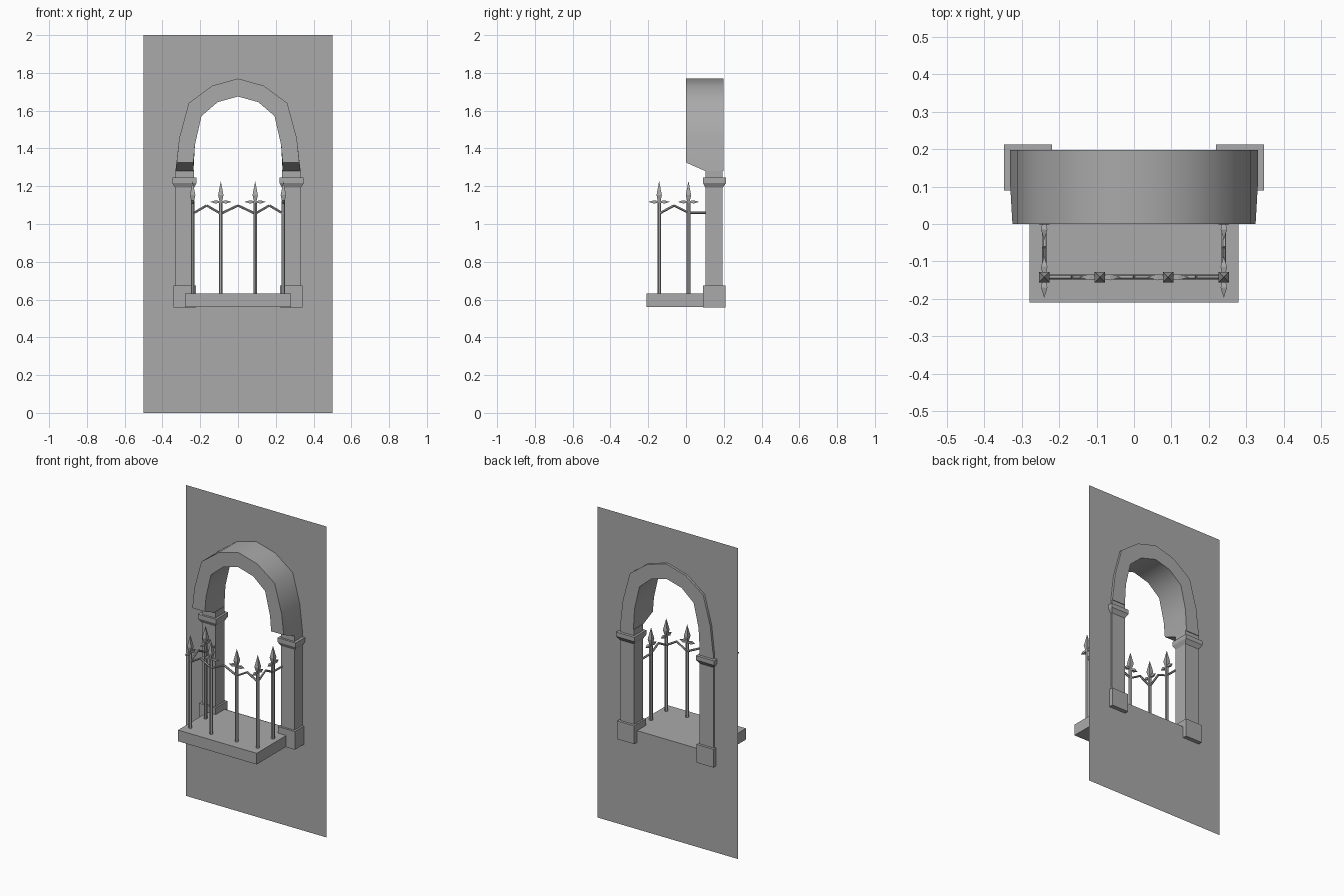
import bpy, bmesh, math
from mathutils import Vector

old = bpy.data.objects.get("Cube")
if old:
    bpy.data.objects.remove(old, do_unlink=True)

stone = bpy.data.materials.new("plain grey")
stone.use_nodes = True
GREY = (0.4, 0.4, 0.4, 1)
stone.diffuse_color = GREY
stone.node_tree.nodes["Principled BSDF"].inputs["Base Color"].default_value = GREY

WALL_Y = 0.183
SLAB_TOP = 0.632


def finish(bm, name, smooth=None):
    bmesh.ops.recalc_face_normals(bm, faces=bm.faces)
    mesh = bpy.data.meshes.new(name)
    bm.to_mesh(mesh)
    bm.free()
    mesh.materials.append(stone)
    ob = bpy.data.objects.new(name, mesh)
    bpy.context.collection.objects.link(ob)
    if smooth:
        bpy.ops.object.select_all(action='DESELECT')
        ob.select_set(True)
        bpy.context.view_layer.objects.active = ob
        bpy.ops.object.shade_smooth_by_angle(angle=math.radians(smooth))
    return ob


def loft(bm, rings, closed_ends=True):
    """Skin a list of equal-sized point rings."""
    loops = [[bm.verts.new(p) for p in ring] for ring in rings]
    n = len(loops[0])
    for a, b in zip(loops, loops[1:]):
        for i in range(n):
            j = (i + 1) % n
            bm.faces.new((a[i], a[j], b[j], b[i]))
    if closed_ends:
        bm.faces.new(loops[0])
        bm.faces.new(loops[-1])


def rect(x0, x1, y0, y1, z):
    return [(x0, y0, z), (x1, y0, z), (x1, y1, z), (x0, y1, z)]


def spindle(bm, start, direction, stations, sides=4, turn=0.0):
    """Faceted turned shape along a direction; stations are (distance, radius)."""
    d = Vector(direction).normalized()
    u = d.orthogonal().normalized()
    v = d.cross(u)
    rings = []
    for dist, r in stations:
        c = Vector(start) + d * dist
        angles = [turn + math.tau * k / sides for k in range(sides)]
        rings.append([c + (u * math.cos(a) + v * math.sin(a)) * r for a in angles])
    loft(bm, rings)


# Arch: half profile from crown to springing, (outer x, outer z, inner x, inner z)
half = [(0, 1.77, 0, 1.675), (0.137, 1.732, 0.108, 1.645),
        (0.261, 1.64, 0.193, 1.572), (0.311, 1.455, 0.228, 1.42)]
DEPTHS = (0, 0.103, 0.198)
FEET = (1.325, 1.28, 1.28)


def arch_ring(side, p):
    ox, oz, ix, iz = p
    return ([(side * ox, y, oz) for y in DEPTHS]
            + [(side * ix, y, iz) for y in reversed(DEPTHS)])


def foot_ring(side):
    outer = [(side * x, y, z) for x, y, z in zip((0.325, 0.331, 0.331), DEPTHS, FEET)]
    inner = [(side * 0.236, y, z) for y, z in zip(DEPTHS, FEET)]
    return outer + inner[::-1]


bm = bmesh.new()
loft(bm, [foot_ring(-1)] + [arch_ring(-1, p) for p in half[:0:-1]]
     + [arch_ring(1, p) for p in half] + [foot_ring(1)])
finish(bm, "arch", 45)

# Wall sheet with an arched opening hidden behind the arch and pillars
edge = [(0.28, SLAB_TOP), (0.28, 1.3)]
edge += [((ox + ix) / 2, (oz + iz) / 2) for ox, oz, ix, iz in half[:0:-1]]
crown = (0, (half[0][1] + half[0][3]) / 2)
bm = bmesh.new()
for s in (-1, 1):
    outline = [(0, 0), (0.5, 0), (0.5, 2), (0, 2), crown] + edge[::-1] + [(0, SLAB_TOP)]
    bm.faces.new([bm.verts.new((s * x, WALL_Y, z)) for x, z in outline])
bmesh.ops.remove_doubles(bm, verts=bm.verts, dist=0.0001)
bmesh.ops.triangulate(bm, faces=bm.faces)
finish(bm, "wall")

# Balcony slab
bm = bmesh.new()
loft(bm, [rect(-0.28, 0.28, -0.21, WALL_Y - 0.003, z) for z in (0.56, SLAB_TOP)])
finish(bm, "balcony_slab")

# Pillars: base block, shaft and flared capital on both sides
for s, label in ((1, "left"), (-1, "right")):
    def block(name, rings):
        b = bmesh.new()
        loft(b, [rect(s * x0, s * x1, y0, y1, z) for x0, x1, y0, y1, z in rings])
        finish(b, label + "_" + name)

    block("pillar_base", [(0.222, 0.342, 0.09, 0.21, z) for z in (0.557, 0.674)])
    block("pillar_shaft", [(0.233, 0.33, 0.103, 0.194, z) for z in (0.66, 1.285)])
    block("pillar_capital", [(0.233, 0.333, 0.103, 0.194, 1.192),
                             (0.219, 0.348, 0.09, 0.212, 1.217),
                             (0.219, 0.348, 0.09, 0.212, 1.245)])

# Railing posts with spearheads and cross spikes along the run of the fence
HEAD = [(0, 0.006), (0.045, 0.02), (0.118, 0.0005)]
SPIKE = [(-0.055, 0.0005), (-0.028, 0.012), (0, 0.005), (0.028, 0.012), (0.055, 0.0005)]
FRONT_Y, SIDE_X = -0.142, 0.24
posts = [(x, FRONT_Y, (1, 0, 0)) for x in (-0.091, 0.091)]
posts += [(s * SIDE_X, y, (0, 1, 0)) for s in (-1, 1) for y in (FRONT_Y, 0.013)]
for i, (x, y, along) in enumerate(posts, 1):
    bm = bmesh.new()
    spindle(bm, (x, y, SLAB_TOP - 0.005), (0, 0, 1), [(0, 0.0105), (0.485, 0.0105)], 6)
    spindle(bm, (x, y, 1.108), (0, 0, 1), HEAD)
    spindle(bm, (x, y, 1.117), along, SPIKE)
    finish(bm, f"railing_post_{i}")


# Zigzag rails between posts
def rail(name, points):
    b = bmesh.new()
    for p, q in zip(points, points[1:]):
        d = Vector(q) - Vector(p)
        spindle(b, p, d, [(0, 0.0065), (d.length, 0.0065)], 6)
    finish(b, name)


LOW, HIGH = 1.055, 1.098
xs = (-SIDE_X, -0.166, -0.091, 0, 0.091, 0.166, SIDE_X)
rail("front_rail", [(x, FRONT_Y, HIGH if i % 2 else LOW) for i, x in enumerate(xs)])
for s, label in ((1, "left"), (-1, "right")):
    x = s * SIDE_X
    rail(label + "_rail", [(x, FRONT_Y, LOW), (x, -0.063, HIGH),
                           (x, 0.013, LOW + 0.005), (x, 0.106, LOW + 0.005)])
